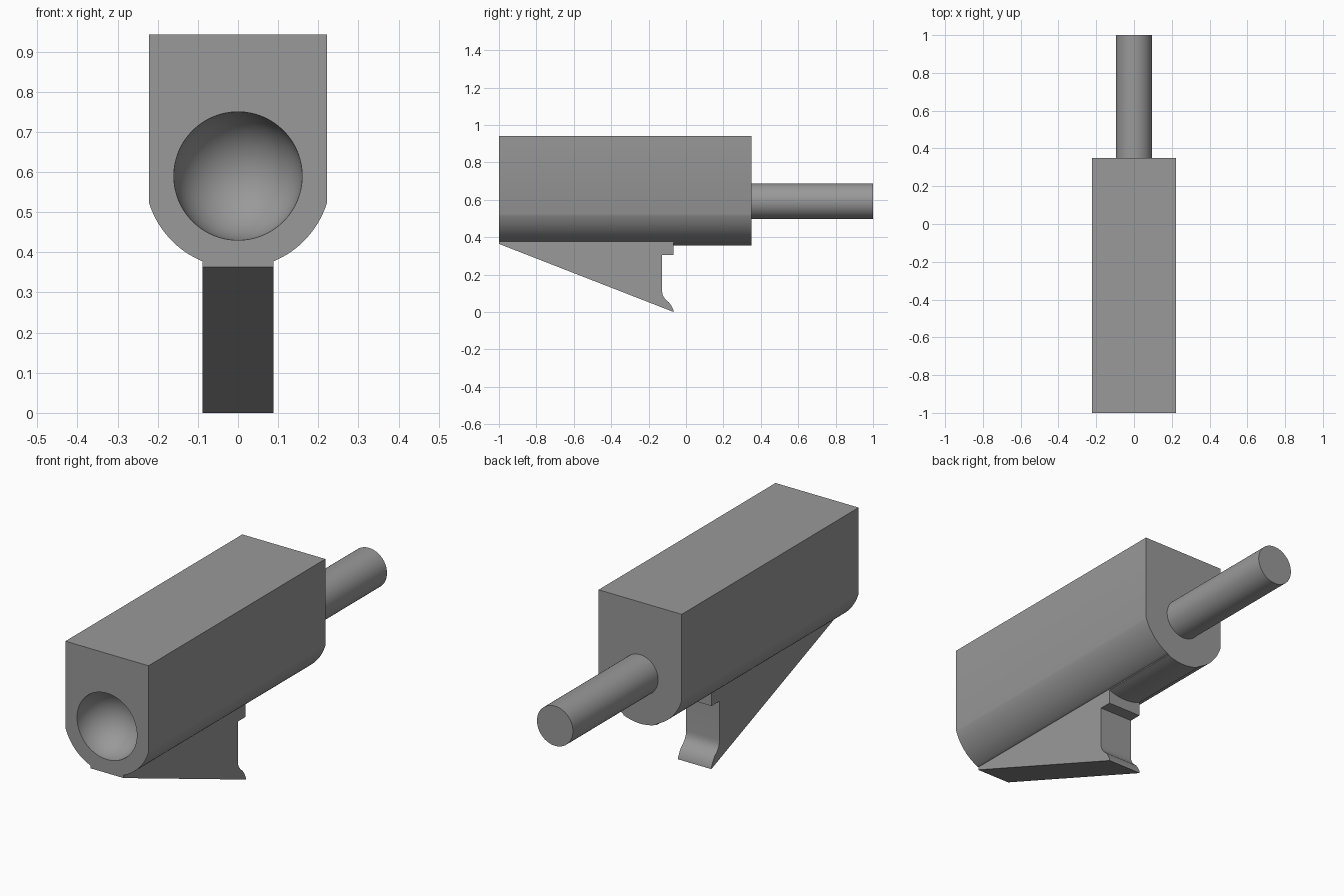
import bpy, bmesh, math
from mathutils import Vector

if "Cube" in bpy.data.objects:
    bpy.data.objects.remove(bpy.data.objects["Cube"])

grey = bpy.data.materials.new("plain grey")
grey.diffuse_color = (0.32, 0.32, 0.32, 1)
grey.use_nodes = True
grey.node_tree.nodes["Principled BSDF"].inputs["Base Color"].default_value = grey.diffuse_color

AXIS_Z = 0.592      # height of bore and rod axis
HALF_W = 0.222      # half width of body
RIB = 0.089         # half width of catch and rib
R = 0.232           # radius of rounded underside


def extrude(name, points, offset):
    """Close a 3D outline into a face and extrude it into a solid."""
    bm = bmesh.new()
    face = bm.faces.new([bm.verts.new(p) for p in points])
    res = bmesh.ops.extrude_face_region(bm, geom=[face])
    verts = [g for g in res["geom"] if isinstance(g, bmesh.types.BMVert)]
    bmesh.ops.translate(bm, verts=verts, vec=Vector(offset))
    bmesh.ops.recalc_face_normals(bm, faces=bm.faces)
    mesh = bpy.data.meshes.new(name)
    bm.to_mesh(mesh)
    bm.free()
    obj = bpy.data.objects.new(name, mesh)
    bpy.context.collection.objects.link(obj)
    obj.data.materials.append(grey)
    return obj


def smooth(obj):
    bpy.ops.object.select_all(action='DESELECT')
    obj.select_set(True)
    bpy.context.view_layer.objects.active = obj
    bpy.ops.object.shade_smooth_by_angle(angle=math.radians(25))


def arc(x0, x1, n, radius):
    """Underside arc points from x0 to x1, evenly spaced by angle."""
    a0, a1 = math.asin(x0 / radius), math.asin(x1 / radius)
    angles = [a0 + (a1 - a0) * i / n for i in range(n + 1)]
    return [(radius * math.sin(a), AXIS_Z - radius * math.cos(a)) for a in angles]


# Body: square top, rounded underside, flat where the catch joins
side = arc(HALF_W, RIB, 16, R)
outline = [(HALF_W, 0.942)] + side + [(-x, z) for x, z in reversed(side)] + [(-HALF_W, 0.942)]
body = extrude("body", [(x, -1, z) for x, z in outline], (0, 1.35, 0))

# Rounded socket cut into the front
bpy.ops.mesh.primitive_uv_sphere_add(segments=64, ring_count=32, radius=0.16,
                                     location=(0, -1, AXIS_Z - 0.002),
                                     rotation=(math.pi / 2, 0, 0))
cutter = bpy.context.object
cutter.name = "socket_cutter"
cutter.data.materials.append(grey)
cut = body.modifiers.new("socket", 'BOOLEAN')
cut.operation = 'DIFFERENCE'
cut.solver = 'EXACT'
cut.object = cutter
bpy.context.view_layer.objects.active = body
bpy.ops.object.modifier_apply(modifier=cut.name)
bpy.data.objects.remove(cutter)
smooth(body)

# Shallow curved rib under the rear of the body
rib_arc = arc(RIB, -RIB, 10, 0.237)
rib_outline = [(RIB, 0.385)] + rib_arc + [(-RIB, 0.385)]
rib = extrude("underside_rib", [(x, -0.068, z) for x, z in rib_outline], (0, 0.418, 0))
smooth(rib)

# Wedge-shaped catch with a hooked rear edge
wedge = [(-1, 0.385), (-1, 0.364), (-0.066, 0.0), (-0.068, 0.012), (-0.08, 0.036),
         (-0.092, 0.052), (-0.108, 0.066), (-0.119, 0.08), (-0.126, 0.096),
         (-0.128, 0.115), (-0.128, 0.304), (-0.068, 0.304), (-0.068, 0.385)]
catch = extrude("catch", [(-RIB, y, z) for y, z in wedge], (2 * RIB, 0, 0))
smooth(catch)

# Rear rod
bpy.ops.mesh.primitive_cylinder_add(vertices=64, radius=0.096, depth=0.7,
                                    location=(0, 0.65, AXIS_Z),
                                    rotation=(math.pi / 2, 0, 0))
rod = bpy.context.object
rod.name = "rear_rod"
rod.data.materials.append(grey)
smooth(rod)
